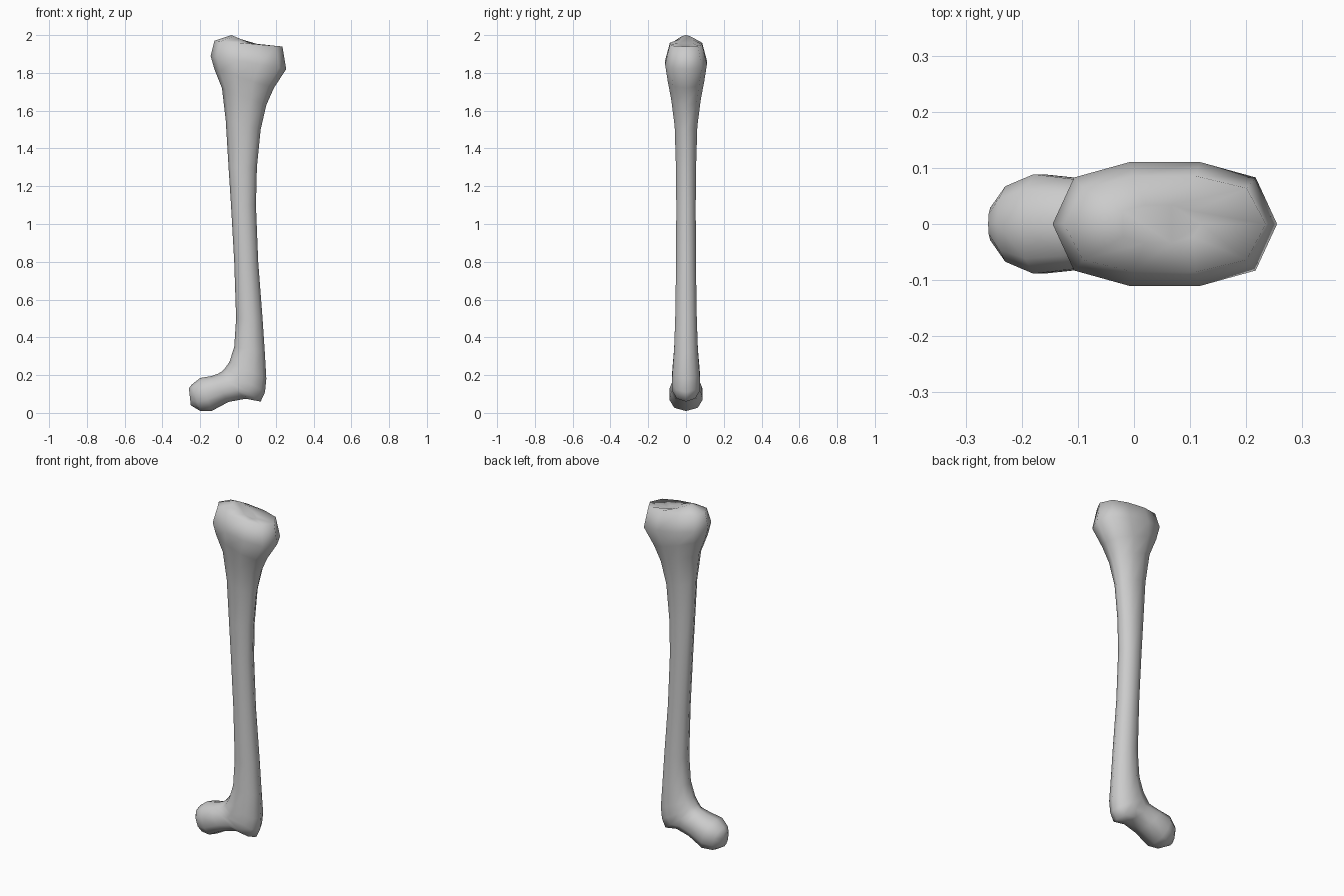
import bpy, bmesh, math

cube = bpy.data.objects.get("Cube")
if cube:
    bpy.data.objects.remove(cube, do_unlink=True)

bone_grey = bpy.data.materials.new("bone_grey")
bone_grey.use_nodes = True
colour = (0.6, 0.6, 0.6, 1)
bone_grey.diffuse_color = colour
bone_grey.node_tree.nodes["Principled BSDF"].inputs["Base Color"].default_value = colour

SIDES = 10

# Cross-sections: inner x, z, outer x, z, half depth, squareness exponent
broad_end = [
    (-0.035, 2.00, 0.12, 1.935, 0.035, 0.8),
    (-0.125, 1.97, 0.235, 1.94, 0.088, 0.6),
    (-0.145, 1.89, 0.255, 1.82, 0.114, 0.6),
    (-0.125, 1.82, 0.19, 1.72, 0.10, 0.7),
]
shaft = [
    (-0.085, 1.72, 0.15, 1.63, 0.082, 0.85),
    (-0.065, 1.55, 0.12, 1.5, 0.063, 1),
    (-0.05, 1.3, 0.1, 1.3, 0.056, 1),
    (-0.037, 1.1, 0.095, 1.1, 0.054, 1),
    (-0.02, 0.8, 0.107, 0.8, 0.055, 1),
    (-0.01, 0.5, 0.13, 0.5, 0.06, 1),
]
bend = [
    (-0.02, 0.35, 0.142, 0.32, 0.066, 1),
    (-0.045, 0.27, 0.15, 0.18, 0.075, 0.9),
    (-0.07, 0.235, 0.143, 0.11, 0.078, 0.9),
    (-0.085, 0.22, 0.12, 0.06, 0.077, 0.9),
    (-0.105, 0.208, 0.04, 0.075, 0.076, 0.8),
]
ball = [
    (-0.14, 0.195, -0.05, 0.058, 0.083, 0.7),
    (-0.2, 0.185, -0.14, 0.01, 0.092, 0.75),
    (-0.245, 0.15, -0.2, 0.01, 0.07, 0.8),
    (-0.26, 0.13, -0.25, 0.04, 0.03, 1),
]


def section(bm, x1, z1, x2, z2, depth, power):
    """Closed ring spanning the two edge points, bulging front and back."""
    ring = []
    for i in range(SIDES):
        a = math.tau * i / SIDES
        t = 0.5 - 0.5 * math.cos(a)
        y = depth * math.copysign(abs(math.sin(a)) ** power, math.sin(a))
        ring.append(bm.verts.new((x1 + (x2 - x1) * t, y, z1 + (z2 - z1) * t)))
    return ring


# Loft one continuous skin through all the sections
bm = bmesh.new()
rings = [section(bm, *s) for s in broad_end + shaft + bend + ball]
for a, b in zip(rings, rings[1:]):
    for i in range(SIDES):
        j = (i + 1) % SIDES
        bm.faces.new((a[i], a[j], b[j], b[i]))
bm.faces.new(rings[0])
bm.faces.new(rings[-1])
bmesh.ops.recalc_face_normals(bm, faces=bm.faces)
for f in bm.faces:
    f.smooth = True

mesh = bpy.data.meshes.new("leg_bone")
bm.to_mesh(mesh)
bm.free()
mesh.materials.append(bone_grey)
bone = bpy.data.objects.new("leg_bone", mesh)
bpy.context.collection.objects.link(bone)
